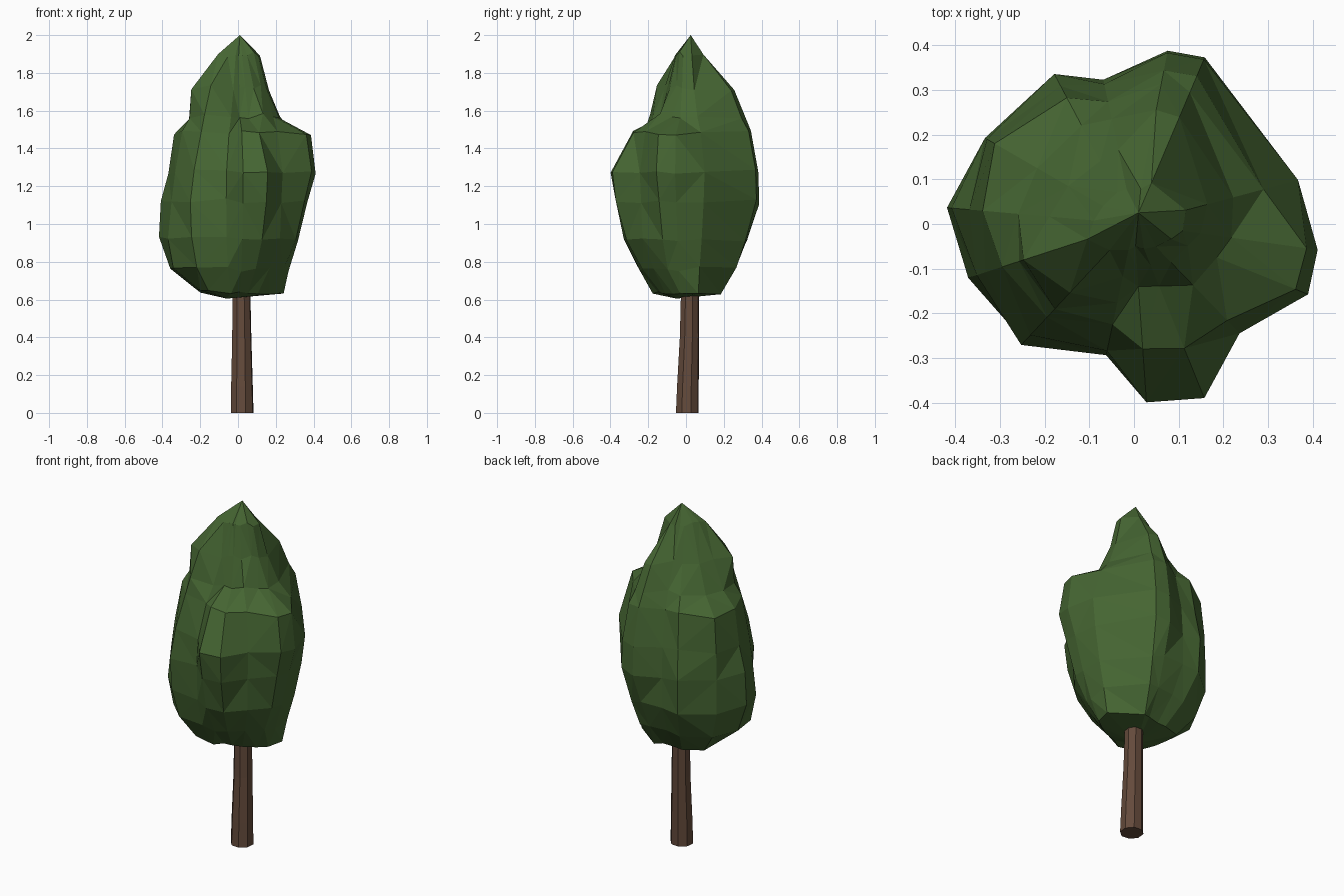
import bpy, bmesh, math, random
from mathutils import Vector

random.seed(4)


def material(name, rgb):
    m = bpy.data.materials.new(name)
    m.diffuse_color = (*rgb, 1)
    return m


def loft(name, rings, bottom, top, mat):
    """Skin a stack of equal rings, closing both ends with a fan to a point."""
    bm = bmesh.new()
    rows = [[bm.verts.new(p) for p in ring] for ring in rings]
    n = len(rows[0])
    for a, b in zip(rows, rows[1:]):
        for i in range(n):
            j = (i + 1) % n
            bm.faces.new((a[i], a[j], b[j], b[i]))
    lo, hi = bm.verts.new(bottom), bm.verts.new(top)
    for i in range(n):
        j = (i + 1) % n
        bm.faces.new((rows[0][j], rows[0][i], lo))
        bm.faces.new((rows[-1][i], rows[-1][j], hi))
    bmesh.ops.triangulate(bm, faces=bm.faces[:], quad_method='SHORT_EDGE')
    bmesh.ops.recalc_face_normals(bm, faces=bm.faces[:])
    mesh = bpy.data.meshes.new(name)
    bm.to_mesh(mesh)
    bm.free()
    mesh.materials.append(mat)
    ob = bpy.data.objects.new(name, mesh)
    bpy.context.collection.objects.link(ob)
    return ob


# Trunk: slightly tapered, leaning eight-sided post
bark = material("brown bark", (0.127, 0.069, 0.044))
trunk = []
for z, r, cx, cy in [(0, .063, .022, .007), (.14, .06, .021, .01),
                     (.4, .053, .02, .018), (.75, .048, .017, .022)]:
    trunk.append([Vector((cx + r * math.cos(k * math.tau / 8 + .3),
                          cy + r * math.sin(k * math.tau / 8 + .3), z)) for k in range(8)])
loft("trunk", trunk, (.022, .007, 0), (.017, .022, .75), bark)

# Crown: lumpy outline, radius profile for each compass direction
leaf = material("leaf green", (0.060, 0.131, 0.032))
levels = [.64, .76, .92, 1.12, 1.28, 1.48, 1.57, 1.72, 1.9]
profiles = {
    15: (.25, .28, .32, .36, .38, .30, .23, .17, .12),
    67: (.20, .29, .34, .405, .40, .36, .32, .26, .10),
    79: (.17, .27, .335, .395, .39, .35, .32, .26, .08),
    102: (.16, .26, .33, .33, .32, .28, .24, .17, .08),
    118: (.18, .28, .37, .38, .35, .32, .25, .16, .08),
    150: (.23, .33, .385, .385, .38, .36, .25, .17, .08),
    175: (.22, .36, .42, .41, .37, .34, .26, .19, .09),
    198: (.21, .36, .39, .37, .35, .31, .27, .26, .11),
    227: (.23, .32, .36, .37, .34, .285, .26, .21, .08),
    258: (.18, .26, .295, .30, .29, .23, .18, .12, .06),
    274: (.15, .24, .33, .37, .40, .28, .14, .10, .05),
    292: (.14, .25, .34, .40, .42, .30, .15, .10, .06),
    314: (.15, .24, .32, .33, .34, .30, .19, .12, .07),
    338: (.18, .26, .33, .38, .42, .39, .20, .13, .09),
    352: (.22, .27, .32, .37, .415, .39, .22, .15, .11),
}
crown = []
for k, z in enumerate(levels):
    crown.append([Vector((p[k] * math.cos(math.radians(a)), p[k] * math.sin(math.radians(a)),
                          z + random.uniform(-.015, .015))) for a, p in profiles.items()])
loft("crown", crown, (-.06, -.05, .605), (.01, .025, 2.0), leaf)
